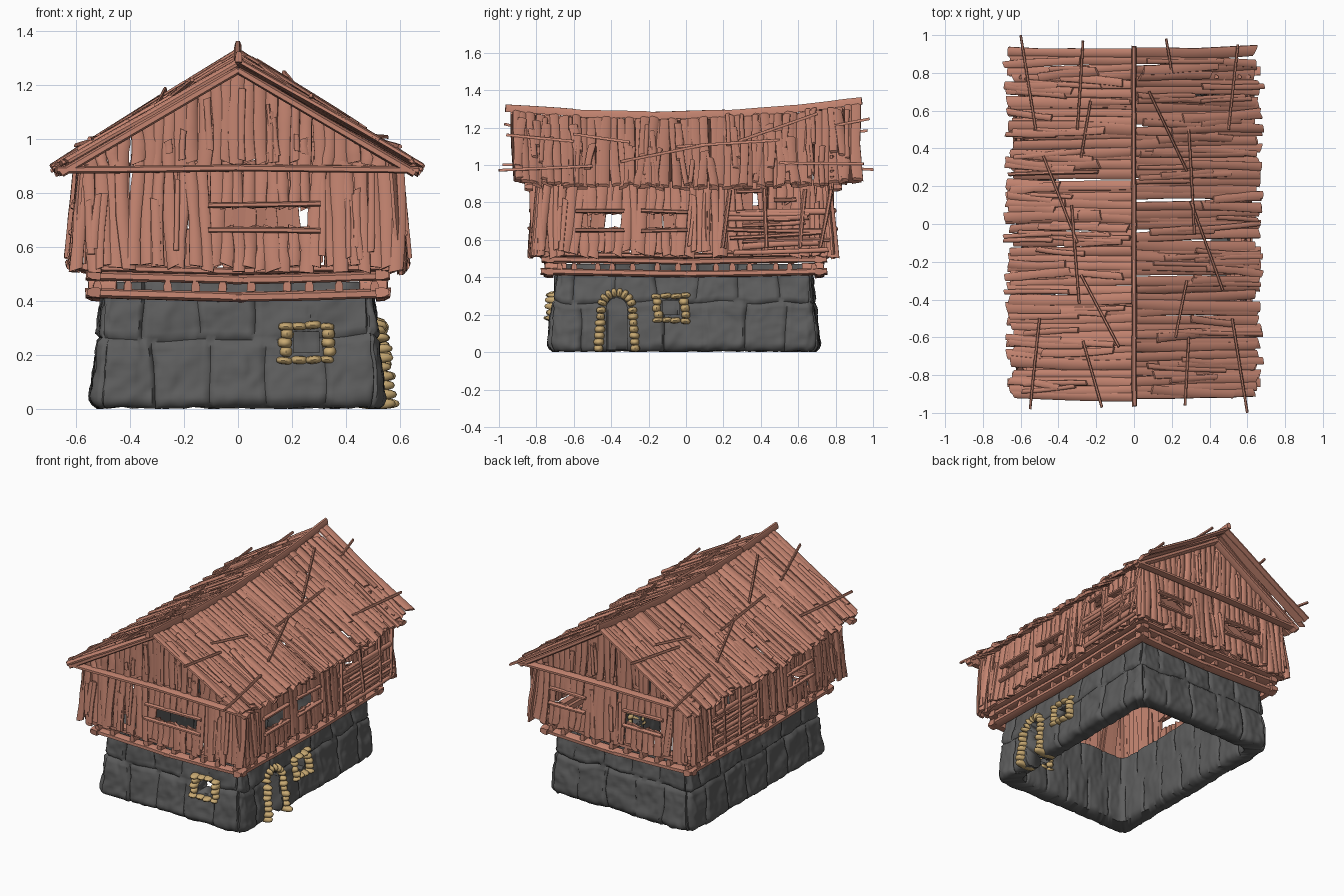
import bpy, bmesh, math, random
from mathutils import Vector as V, noise

if "Cube" in bpy.data.objects:
    bpy.data.objects.remove(bpy.data.objects["Cube"])
random.seed(7)
R = random.uniform

def material(name, col):
    m = bpy.data.materials.new(name)
    m.diffuse_color = (*col, 1)
    m.use_nodes = True
    m.node_tree.nodes["Principled BSDF"].inputs["Base Color"].default_value = m.diffuse_color
    return m
WOOD = material("wood", (0.56, 0.235, 0.165))
ROCK = material("dark_stone", (0.11, 0.11, 0.11))
TAN = material("tan_stone", (0.58, 0.40, 0.17))

def finish(name, bm, mat, angle=50):
    bmesh.ops.recalc_face_normals(bm, faces=bm.faces)
    me = bpy.data.meshes.new(name)
    bm.to_mesh(me)
    bm.free()
    ob = bpy.data.objects.new(name, me)
    bpy.context.collection.objects.link(ob)
    me.materials.append(mat)
    bpy.ops.object.select_all(action='DESELECT')
    ob.select_set(True)
    bpy.context.view_layer.objects.active = ob
    bpy.ops.object.shade_smooth_by_angle(angle=math.radians(angle))
    return ob

def bridge(bm, p, q):
    for j in range(len(p)):
        k = (j + 1) % len(p)
        bm.faces.new((p[j], p[k], q[k], q[j]))

SECTION = [(-.5, -.5), (.5, -.5), (.5, .1), (.27, .5), (-.27, .5), (-.5, .1)]
def plank(bm, a, b, w, t, n, rough=1.0):
    """Slightly bent, rough-ended board from a to b with its rounded face towards n."""
    a, b = V(a), V(b)
    d = (b - a).normalized()
    side = d.cross(V(n)).normalized()
    up = (side.cross(d) + side * R(-.25, .25) * rough).normalized()
    side = d.cross(up)
    rings, bend = [], R(-.2, .2) * w * rough
    for i in range(5):
        c = a.lerp(b, i / 4) + side * bend * math.sin(i / 4 * math.pi) + up * R(-.08, .08) * t * rough
        ww = w * (1 + R(-.13, .13) * rough)
        skew = R(-.45, .45) * w * rough if i in (0, 4) else 0
        rings.append([bm.verts.new(c + side * x * ww + up * y * t + d * skew * x) for x, y in SECTION])
    for p, q in zip(rings, rings[1:]):
        bridge(bm, p, q)
    bm.faces.new(rings[0])
    bm.faces.new(rings[-1])

# stone base: hollow lumpy ring of blocks
HX, HY, CY, TOP = .55, .73, -.01, .47
def taper(z):
    return .06 * z / TOP

def rounded_rect(hx, hy, r):
    pts = []
    for k, (sx, sy) in enumerate([(1, 1), (-1, 1), (-1, -1), (1, -1)]):
        for i in range(13):
            a = math.radians(90 * k + 90 * i / 12)
            nrm = V((math.cos(a), math.sin(a), 0))
            pts.append((V((sx * (hx - r), sy * (hy - r) + CY, 0)) + nrm * r, nrm))
        p, nrm = pts[-1]
        run = V((-nrm.y, nrm.x, 0)) * 2 * ((hx if k % 2 == 0 else hy) - r)
        count = 72 if k % 2 == 0 else 96
        pts += [(p + run * i / count, nrm) for i in range(1, count)]
    return pts

def lumps(q):
    return .012 * noise.noise(q * 9) + .007 * noise.noise(q * 28)

bm = bmesh.new()
rings, NV, SEAM = [], 30, 17
bulge = [[R(-.004, .007) for _ in range(40)] for _ in range(2)]
for i in range(NV + 1):
    z, row, ring = TOP * i / NV, int(i > SEAM), []
    for j, (p, nrm) in enumerate(rounded_rect(HX, HY, .08)):
        q, jj = p + V((0, 0, z)), j + 3 * row
        groove = .012 if jj % 16 == 8 or i == SEAM else 0
        off = bulge[row][(jj + 8) // 16] - groove - taper(z) - .035 * max(0, 1 - z / .05) ** 2 + lumps(q)
        dz = .03 * noise.noise(p * 5) * math.sin(math.pi * i / NV) if i else .014 * abs(noise.noise(p * 10))
        tang = V((-nrm.y, nrm.x, 0)) * .02 * noise.noise(q * 6 + V((5, 5, 5)))
        ring.append(bm.verts.new(q + nrm * off + tang + V((0, 0, dz))))
    rings.append(ring)
for i in range(17):
    z, ring = TOP - (TOP - .012) * i / 16, []
    for j, (p, nrm) in enumerate(rounded_rect(HX - .13, HY - .13, .04)):
        q = p + V((0, 0, z))
        groove = .008 if (j + (5 if i > 7 else 0)) % 16 == 8 or i == 7 else 0
        ring.append(bm.verts.new(q + nrm * (groove + lumps(q) + .02 * max(0, 1 - z / .04))))
    rings.append(ring)
for p, q in zip(rings, rings[1:] + rings[:1]):
    bridge(bm, p, q)
base = finish("stone_base", bm, ROCK, 60)

# openings in the base: front window, side window, arched door
bm = bmesh.new()
arch = [(-.425, -.05), (-.315, -.05)] + [(-.37 + .055 * math.cos(a * math.pi / 8), .235 + .055 * math.sin(a * math.pi / 8)) for a in range(9)]
for poly, lo, hi, front in (([(.205, .21), (.3, .21), (.3, .285), (.205, .285)], -.9, -.5, True),
                            ([(-.125, .2), (-.035, .2), (-.035, .275), (-.125, .275)], .3, .7, False), (arch, .3, .7, False)):
    A, B = [[bm.verts.new((u, d, z) if front else (d, u, z)) for u, z in poly] for d in (lo, hi)]
    bm.faces.new(A)
    bm.faces.new(B)
    bridge(bm, A, B)
cutter = finish("opening_cutter", bm, ROCK)
cutter.hide_render = True
mod = base.modifiers.new("openings", 'BOOLEAN')
mod.object, mod.operation, mod.solver = cutter, 'DIFFERENCE', 'EXACT'
bpy.context.view_layer.objects.active = base
bpy.ops.object.modifier_apply(modifier=mod.name)
bpy.data.objects.remove(cutter)

# tan stone frames
def stone(bm, u, z, hu, hz, front, rot=0):
    c, s = math.cos(rot), math.sin(rot)
    hu, hz, hd, out = hu * R(.9, 1.15), hz * R(.95, 1.12), R(.075, .085), R(-.004, .008)
    for v in bmesh.ops.create_uvsphere(bm, u_segments=12, v_segments=8, radius=1)['verts']:
        x, y, w = [math.copysign(abs(t) ** .75, t) for t in v.co]
        uu, zz = u + x * hu * c - w * hz * s, max(0, z + x * hu * s + w * hz * c)
        dep = (HY if front else HX) - taper(z) - .04 + y * hd + out
        v.co = (uu, CY - dep, zz) if front else (dep, uu, zz)

for name, u0, u1, z0, z1, front in (("front_window_stones", .15, .36, .182, .308, True), ("side_window_stones", -.18, .02, .168, .3, False)):
    bm = bmesh.new()
    for i in range(4):
        for z in (z0, z1):
            stone(bm, u0 + .025 + (u1 - u0 - .05) * i / 3 + R(-.005, .005), z + R(-.004, .004), .03, .015, front, R(-.12, .12))
    for i in range(3):
        for u in (u0 + .026, u1 - .026):
            stone(bm, u + R(-.008, .008), z0 + (z1 - z0) * (i + .9) / 3.8, .026, .021, front, R(-.12, .12))
    finish(name, bm, TAN)
bm = bmesh.new()
for s in (-1, 1):
    for i in range(7):
        stone(bm, -.37 + s * (.084 + .014 * (1 - i / 6)), .02 + i * .034, R(.025, .031), .019, False, R(-.12, .12))
for i in range(1, 9):
    a = math.pi * i / 9
    stone(bm, -.37 + .083 * math.cos(a), .235 + .083 * math.sin(a), .028, .017, False, a)
finish("door_arch_stones", bm, TAN)

# timber ring beams and spacer blocks
bm, bb = bmesh.new(), bmesh.new()
for s in (-1, 1):
    for z, off, t in ((.422, 0, .036), (.487, -.002, .034), (.517, .022, .026)):
        X, Y = .535 + off, .725 + off
        for h in (-1, 1):
            plank(bm, (h * (X + .03), s * Y + CY, z + .008), (-h * .02, s * Y + CY, z - .008), t, .05, (0, s, 0), .4)
            plank(bm, (s * X, h * (Y + .04) + CY, z + .01), (s * X, -h * .02 + CY, z - .004), t, .05, (s, 0, 0), .4)
    for i in range(10):
        x = -.5 + i / 9 + R(-.02, .02)
        plank(bb, (x, s * .63 + CY, .455), (x, s * .745 + CY, .455), .03, .04, (0, 0, 1), .3)
    for i in range(14):
        y = -.68 + 1.36 * i / 13 + R(-.02, .02) + CY
        plank(bb, (s * .45, y, .455), (s * .553, y, .455), .03, .04, (0, 0, 1), .3)
finish("ring_beams", bm, WOOD)
finish("spacer_blocks", bb, WOOD)

# plank walls with window gaps (u0, u1, z0, z1) and boarded-up stretches
NORMAL = {'front': (0, -1, 0), 'back': (0, 1, 0), 'right': (1, 0, 0), 'left': (-1, 0, 0)}
WINDOWS = {'front': [(-.08, .275, .675, .745)], 'back': [(.225, .43, .67, .745), (-.35, -.12, .67, .745)],
           'right': [(-.56, -.36, .665, .74), (-.21, -.02, .665, .74), (.30, .39, .76, .85), (.5, .56, .72, .8)],
           'left': [(-.44, -.24, .665, .74), (.34, .4, .76, .85)]}
BOARDS = {'right': (.2, .76), 'left': (.08, .62)}
for side, nrm in NORMAL.items():
    def P(u, z, off=0):
        lean = (.9 - z) * .085 + off
        return {'front': V((u, -.795 - lean, z)), 'back': V((u, .76 + lean, z)),
                'right': V((.575 + lean, u, z)), 'left': V((-.575 - lean, u, z))}[side]
    wins, (lo, hi, count) = WINDOWS[side], ((-.585, .585, 28) if side in ('front', 'back') else (-.8, .765, 36))
    step, bm, br = (hi - lo) / count, bmesh.new(), bmesh.new()
    for i in range(count + 1):
        u, spans, tilt = lo + step * i, [(R(.505, .54), .915)], R(-.02, .02)
        for a, b, c, d in wins:
            if a < u < b:
                spans, tilt = [(spans[0][0], c), (d, .915)], tilt * .2
        for c, d in spans:
            o = R(-.009, .009)
            plank(bm, P(u * 1.01 + tilt, c, o), P(u * .99 - tilt, d, o), step * R(1.0, 1.4), .02, nrm)
    for i in range(count // 2):  # loose narrow outer boards
        u, z = R(lo, hi), R(.52, .6)
        if not any(a - .03 < u < b + .03 for a, b, c, d in wins):
            plank(bm, P(u, z, .015), P(u + R(-.03, .03), R(.75, .9), .013), R(.015, .035), .012, nrm)
    finish(side + "_wall_planks", bm, WOOD)
    for a, b, c, d in wins:
        for z in (c - .012, d + .012):
            plank(br, P(a - .03, z + R(-.006, .006), .02), P(b + .03, z + R(-.006, .006), .02), .02, .022, nrm, .5)
    if side in BOARDS:
        a, b = BOARDS[side]
        for z in [.54 + .027 * i for i in range(9)]:
            plank(br, P(a + R(-.02, .14), z + R(-.015, .015), .02), P(b - R(-.02, .14), z + R(-.005, .02), .025), R(.018, .032), .016, nrm)
        for u in [a + (b - a) * f for f in (.05, .4, .75, .97)]:
            plank(br, P(u + R(-.04, .04), .56, .032), P(u + R(-.04, .04), .87, .027), .02, .016, nrm)
    finish(side + "_window_rails", br, WOOD)

# gables and roof follow a sagging ridge line
def rz(y):
    return 1.247 + .065 * y * y + .02 * y
def roof(x, y, off=0):
    yy = max(-.95, min(.95, y))
    return V((x, y, rz(yy) + (.875 + .03 * yy * yy - rz(yy)) * abs(x) / .67 + off))

for side, y, s in (('front', -.81, -1), ('back', .78, 1)):
    bm, bb, nrm, apex = bmesh.new(), bmesh.new(), (0, s, 0), rz(y) - .01
    for i in range(29):
        u = -.59 + 1.18 * i / 28
        plank(bm, (u + R(-.012, .012), y + R(-.008, .008), R(.885, .92)), (u, y + R(-.006, .006), apex - abs(u) * .59), R(.042, .056), .02, nrm)
    for i in range(9):
        u, yo = R(-.4, .4), y + s * .015
        plank(bm, (u, yo, R(.91, .96)), (u + R(-.015, .015), yo, apex - abs(u) * .6 - R(.05, .12)), R(.015, .03), .012, nrm)
    for h in (-1, 1):
        plank(bb, (h * .67, y + s * .03, .885), (-h * .01, y + s * .03, .893), .026, .045, nrm, .3)
        plank(bb, (h * .655, y + s * .03, .872), (0, y + s * .03, apex - .008), .03, .045, nrm, .3)
    finish(side + "_gable_planks", bm, WOOD)
    finish(side + "_gable_beams", bb, WOOD)

for s, name in ((-1, "left"), (1, "right")):
    nrm, bm = (s * .4, 0, .67), bmesh.new()
    for i in range(46):
        y, o = -.905 + 1.81 * i / 45, R(-.007, .01)
        plank(bm, roof(s * .005, y + R(-.015, .015), o), roof(s * R(.63, .675), y + R(-.02, .02), o), R(.044, .06), .018, nrm)
    for i in range(50):
        y, x0 = R(-.9, .9), R(.01, .45)
        plank(bm, roof(s * x0, y, .022), roof(s * min(R(.66, .69), x0 + R(.2, .6)), y + R(-.035, .035), .018), R(.02, .048), .014, nrm)
    finish(name + "_roof_planks", bm, WOOD)

# thin poles lying on the roof (x0, y0, x1, y1) and the sectioned ridge pole
POLES = [(-.6, 1, -.52, .5), (-.27, .97, -.3, .5), (-.23, .65, -.28, .35), (-.48, .36, -.3, -.1),
         (-.33, .1, -.29, -.42), (-.28, -.27, -.08, -.65), (-.5, -.5, -.55, -.98), (-.27, -.62, -.17, -.97),
         (.17, .98, .2, .8), (.08, .7, .28, .28), (.29, .5, .32, -.05), (.3, .12, .47, -.35),
         (.55, .95, .5, .5), (.28, -.3, .22, -.6), (.29, -.6, .27, -.96), (.52, -.5, .6, -1)]
bm, bb = bmesh.new(), bmesh.new()
for a, b, c, d in POLES:
    plank(bm, roof(a, b, .03), roof(c, d, .03), .014, .014, (0, 0, 1), .3)
finish("roof_poles", bm, WOOD)
ys = [-.955, -.6, -.2, .2, .58, .93]
for a, b in zip(ys, ys[1:]):
    plank(bb, (R(-.003, .003), a - .01, rz(a) + .018), (0, b + .01, rz(b) + .022), .026, .04, (0, 0, 1), .3)
finish("ridge_pole", bb, WOOD)
